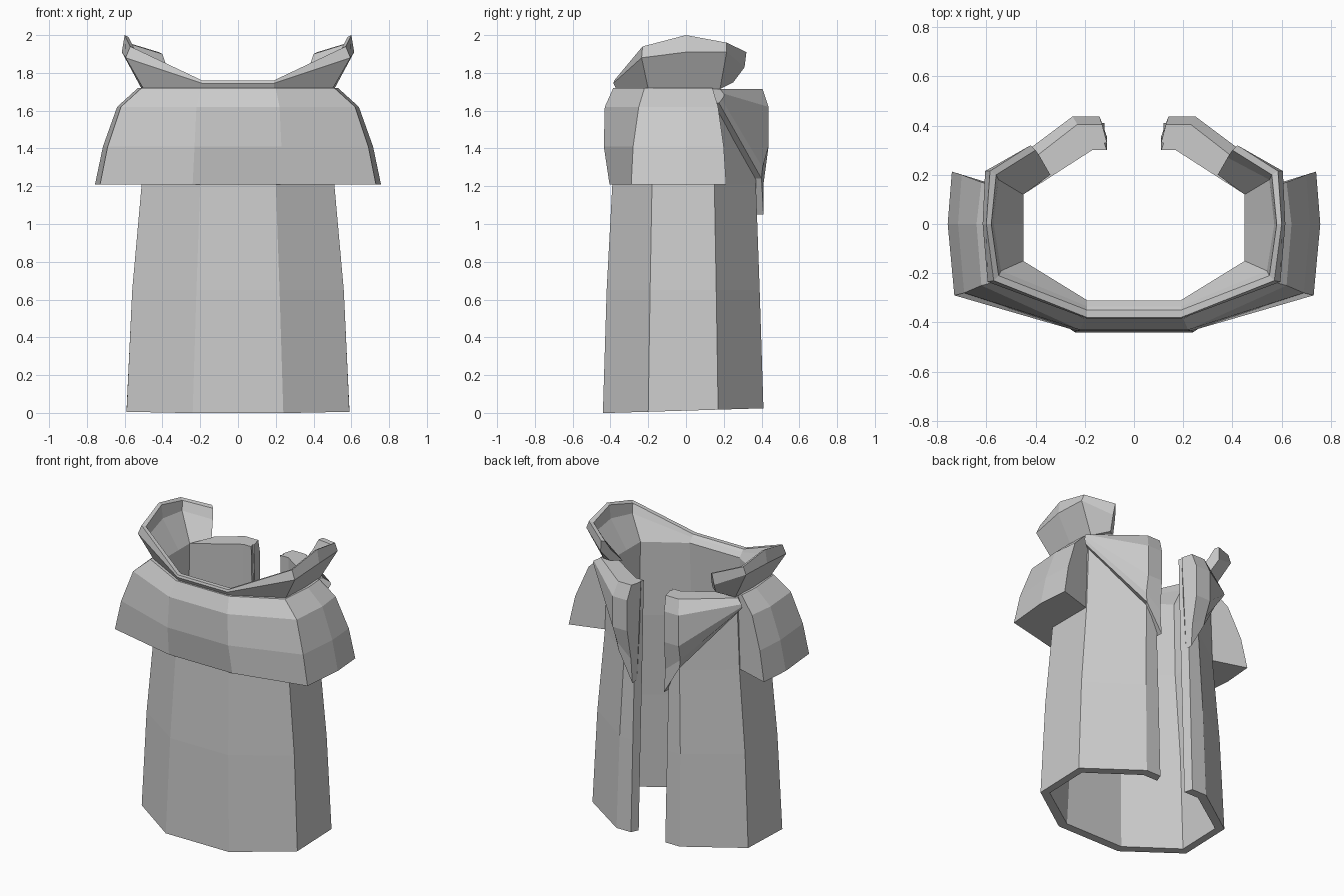
import bpy, bmesh


def loft(name, rings, to_centre=True):
    """Skin closed rings of (x, y, z) points, cap the open ends and mirror across x = 0."""
    if to_centre:
        rings = [[(0, y, z) for x, y, z in rings[0]]] + rings
    bm = bmesh.new()
    cols = [[bm.verts.new(p) for p in ring] for ring in rings]
    n = len(cols[0])
    for a, b in zip(cols, cols[1:]):
        for i in range(n):
            j = (i + 1) % n
            bm.faces.new((a[i], a[j], b[j], b[i]))
    bm.faces.new(cols[-1])
    if not to_centre:
        bm.faces.new(cols[0])
    bmesh.ops.recalc_face_normals(bm, faces=bm.faces)
    # an open mesh at the centre line can confuse the normals, so check the volume sign
    if bm.calc_volume(signed=True) < 0:
        bmesh.ops.reverse_faces(bm, faces=bm.faces)
    me = bpy.data.meshes.new(name)
    bm.to_mesh(me)
    bm.free()
    ob = bpy.data.objects.new(name, me)
    bpy.context.collection.objects.link(ob)
    mod = ob.modifiers.new("mirror", 'MIRROR')
    mod.use_clip = True
    mod.merge_threshold = 0.001
    return ob


# Coat body: plan outline at four heights, outer then inner, open at the back
outer = [
    (0.00, [(.24, -.44), (.59, -.20), (.59, .17), (.24, .41), (.13, .41)]),
    (0.65, [(.22, -.42), (.56, -.19), (.56, .16), (.23, .39), (.13, .39)]),
    (1.21, [(.20, -.39), (.51, -.18), (.51, .15), (.21, .37), (.13, .37)]),
    (1.715, [(.19, -.36), (.49, -.18), (.49, .15), (.19, .355), (.13, .355)]),
]
inner = [
    (1.715, [(.19, -.31), (.45, -.15), (.45, .12), (.17, .30), (.11, .30)]),
    (1.21, [(.19, -.335), (.46, -.15), (.46, .12), (.19, .315), (.11, .315)]),
    (0.65, [(.20, -.365), (.51, -.16), (.51, .13), (.21, .335), (.11, .335)]),
    (0.00, [(.22, -.385), (.54, -.17), (.54, .14), (.22, .355), (.11, .355)]),
]


def hem(y, z):
    return z if z else .012 + .03 * y   # hem rises slightly to the back


loft("coat_body", [[(*pts[c], hem(pts[c][1], z)) for z, pts in outer + inner]
                   for c in range(5)])

# Shoulder cape: closed solid wrapping front and sides
cape_z = (1.72, 1.62, 1.41, 1.21)
cape = [
    ([(.20, -.385), (.22, -.43), (.23, -.435), (.24, -.405)], (.19, -.34)),
    ([(.51, -.22), (.62, -.25), (.69, -.28), (.73, -.29)], (.47, -.16)),
    ([(.53, 0), (.64, 0), (.715, 0), (.757, 0)], (.47, 0)),
    ([(.52, .14), (.62, .17), (.70, .20), (.74, .213)], (.47, .13)),
]
loft("shoulder_cape", [[(*p, z) for p, z in zip(out, cape_z)] +
                       [(*inn, 1.21), (*inn, 1.72)] for out, inn in cape])

# Flared collar, low at the front and high at the sides
loft("collar", [
    [(.19, -.37, 1.715), (.19, -.385, 1.745), (.19, -.38, 1.76),
     (.19, -.35, 1.76), (.19, -.335, 1.745), (.19, -.31, 1.715)],
    [(.50, -.20, 1.715), (.595, -.235, 1.88), (.57, -.23, 1.94),
     (.55, -.21, 1.93), (.54, -.19, 1.87), (.45, -.15, 1.715)],
    [(.51, 0, 1.715), (.615, 0, 1.91), (.60, 0, 2.0),
     (.58, 0, 1.99), (.57, 0, 1.90), (.45, 0, 1.715)],
    [(.50, .18, 1.715), (.605, .215, 1.91), (.585, .215, 1.96),
     (.56, .20, 1.95), (.55, .18, 1.89), (.45, .12, 1.715)],
    [(.40, .25, 1.75), (.43, .31, 1.83), (.42, .32, 1.91),
     (.40, .30, 1.90), (.38, .27, 1.84), (.34, .20, 1.75)],
])

# Lapels: panels over the back opening, cut diagonally from shoulder to edge
lapel = [
    [(.13, .405, 1.715), (.14, .437, 1.62), (.14, .437, 1.41), (.13, .41, 1.21),
     (.12, .41, 1.05), (.12, .36, 1.05), (.11, .345, 1.41), (.11, .33, 1.715)],
    [(.23, .405, 1.715), (.25, .437, 1.62), (.25, .437, 1.41), (.24, .405, 1.30),
     (.23, .40, 1.24), (.20, .35, 1.24), (.19, .34, 1.41), (.18, .33, 1.715)],
    [(.52, .18, 1.715), (.56, .20, 1.69), (.565, .20, 1.675), (.56, .19, 1.66),
     (.54, .175, 1.64), (.48, .13, 1.64), (.48, .13, 1.68), (.48, .13, 1.715)],
]
loft("lapel", lapel, to_centre=False)
